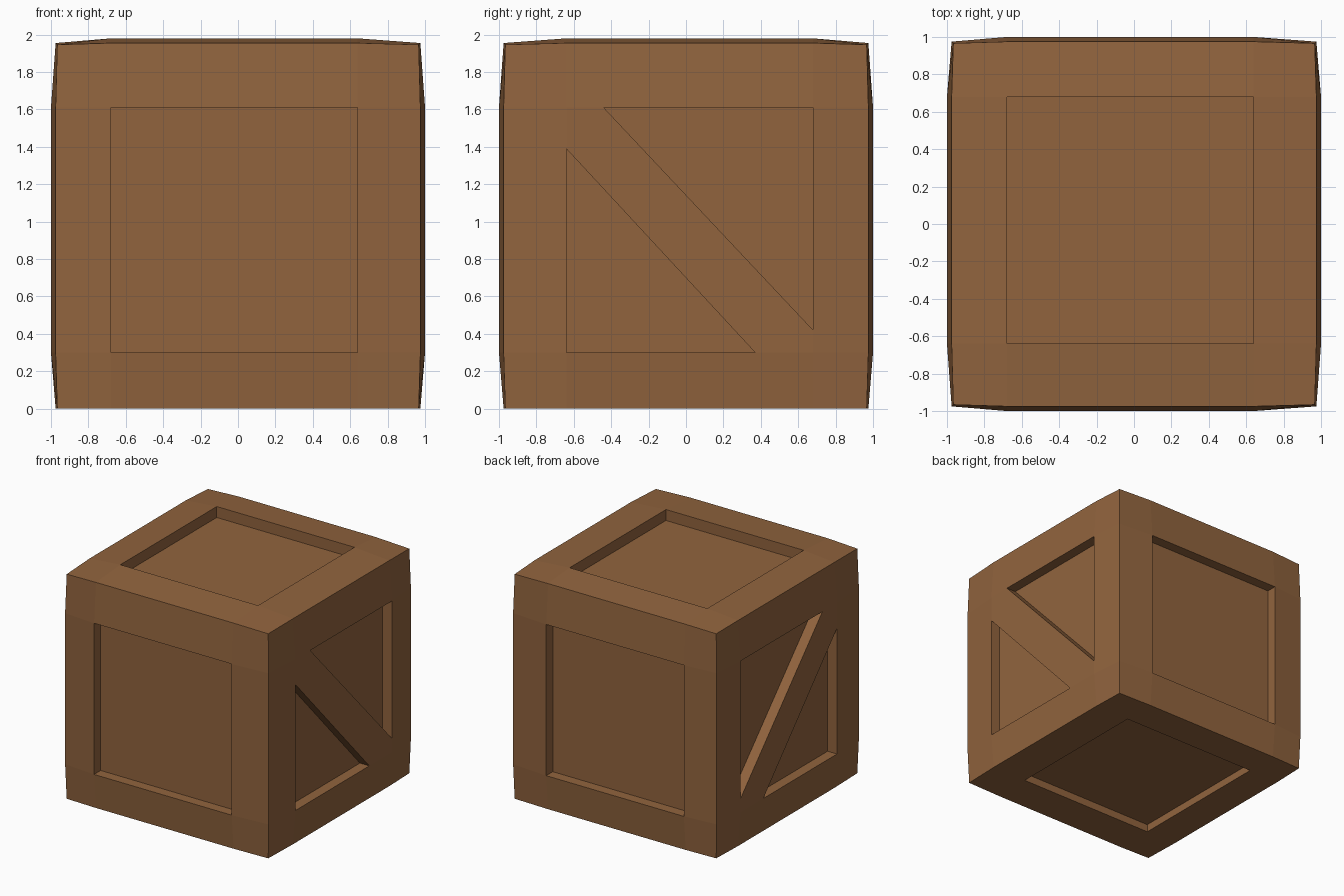
import bpy, bmesh
from mathutils import Vector

if "Cube" in bpy.data.objects:
    bpy.data.objects.remove(bpy.data.objects["Cube"])

wood = bpy.data.materials.new("brown wood")
wood.diffuse_color = (0.284, 0.127, 0.048, 1)
wood.use_nodes = True
wood.node_tree.nodes["Principled BSDF"].inputs["Base Color"].default_value = wood.diffuse_color

# Grid levels: outer edge, opening start, opening end, outer edge
LEVELS = [(-1, -0.68, 0.64, 1), (-1, -0.64, 0.68, 1), (0, 0.30, 1.61, 1.98)]
BULGE = {1: 0.0, 2: 0.025, 3: 0.034}          # pull-in on faces, edges, corners
FLOOR = [(-0.91, 0.91), (-0.91, 0.91), (0.067, 1.885)]


def finish(bm, name):
    bmesh.ops.remove_doubles(bm, verts=bm.verts, dist=0.0005)
    bmesh.ops.recalc_face_normals(bm, faces=bm.faces)
    mesh = bpy.data.meshes.new(name)
    bm.to_mesh(mesh)
    bm.free()
    mesh.materials.append(wood)
    obj = bpy.data.objects.new(name, mesh)
    bpy.context.collection.objects.link(obj)
    return obj


def point(idx):
    """Surface point of the slightly swollen box for a 4x4x4 grid index."""
    pull = BULGE[sum(i in (0, 3) for i in idx)]
    p = Vector()
    for a, i in enumerate(idx):
        p[a] = LEVELS[a][i]
        if i == 3:
            p[a] -= pull
        elif i == 0 and a != 2:               # the underside stays flat
            p[a] += pull
    return p


# Crate body: swollen frame with a recessed panel on each of six sides
bm = bmesh.new()
for axis in range(3):
    u, v = [a for a in range(3) if a != axis]
    for side in (0, 3):
        def at(i, j):
            idx = [0, 0, 0]
            idx[axis], idx[u], idx[v] = side, i, j
            return point(idx)

        for i in range(3):
            for j in range(3):
                rim = [at(i, j), at(i + 1, j), at(i + 1, j + 1), at(i, j + 1)]
                if (i, j) != (1, 1):
                    bm.faces.new([bm.verts.new(p) for p in rim])
                    continue
                low = [p.copy() for p in rim]
                for p in low:
                    p[axis] = FLOOR[axis][side // 3]
                bm.faces.new([bm.verts.new(p) for p in low])
                for k in range(4):
                    m = (k + 1) % 4
                    wall = (rim[k], rim[m], low[m], low[k])
                    bm.faces.new([bm.verts.new(p) for p in wall])
finish(bm, "crate_body")

# Diagonal braces on the left and right sides
BRACE = [(-0.64, 1.61), (-0.44, 1.61), (0.68, 0.42),
         (0.68, 0.30), (0.37, 0.30), (-0.64, 1.39)]
for name, s in (("right_brace", 1), ("left_brace", -1)):
    bm = bmesh.new()
    outer = [bm.verts.new((s * 1.0, y, z)) for y, z in BRACE]
    inner = [bm.verts.new((s * 0.91, y, z)) for y, z in BRACE]
    bm.faces.new(outer)
    bm.faces.new(inner)
    for k in range(6):
        m = (k + 1) % 6
        bm.faces.new((outer[k], outer[m], inner[m], inner[k]))
    finish(bm, name)
